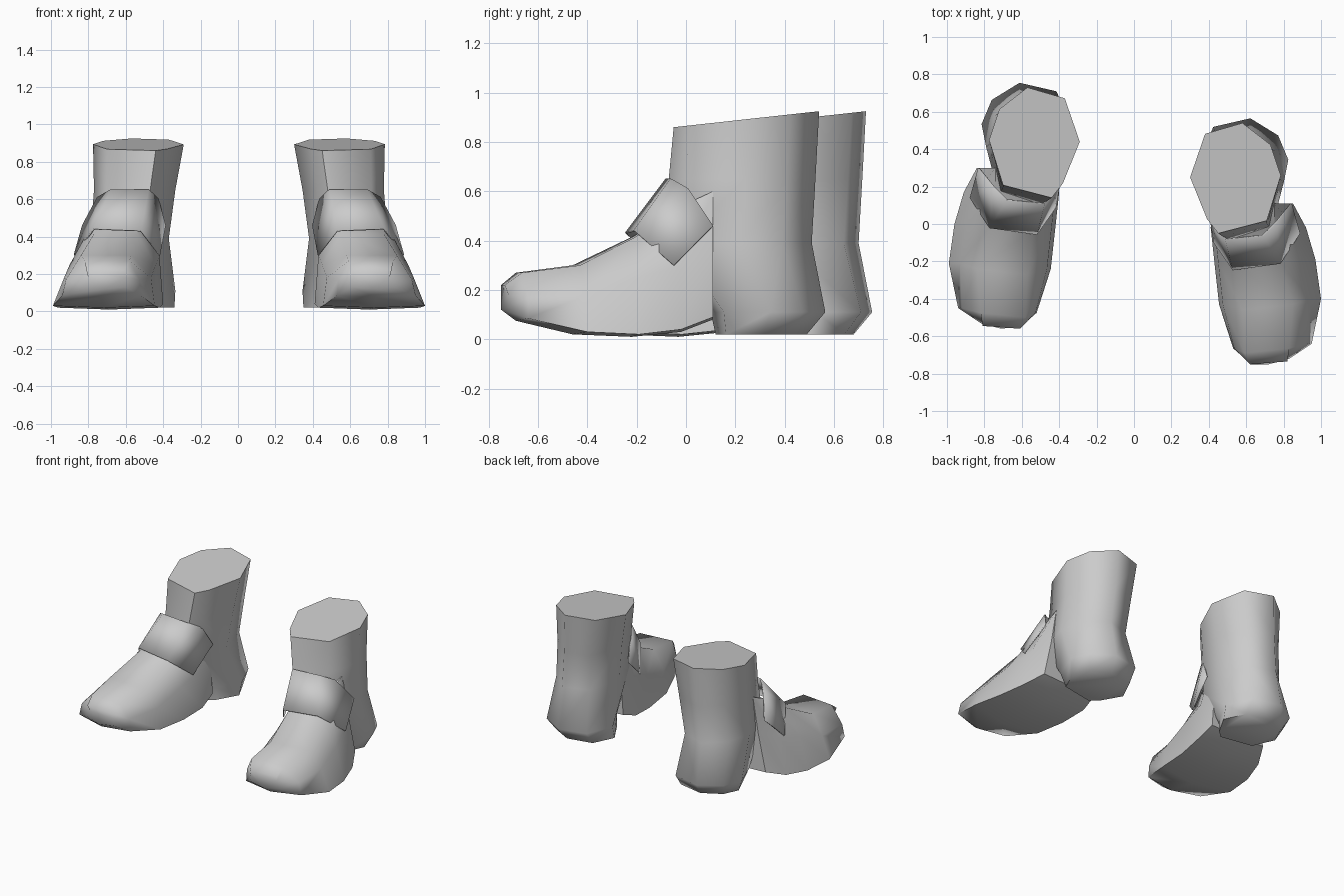
import bpy, bmesh, math
from mathutils import Vector

if "Cube" in bpy.data.objects:
    bpy.data.objects.remove(bpy.data.objects["Cube"])

grey = bpy.data.materials.new("soft grey")
grey.use_nodes = True
colour = (0.6, 0.6, 0.6, 1)
grey.diffuse_color = colour
grey.node_tree.nodes["Principled BSDF"].inputs["Base Color"].default_value = colour

SIDES = {"left": (1, Vector((0, 0, 0))), "right": (-1, Vector((0.01, 0.19, 0)))}


def make_pair(name, verts, faces, thickness=0):
    """One part for each boot, the right one mirrored and set further back."""
    for side, (sign, shift) in SIDES.items():
        bm = bmesh.new()
        vs = [bm.verts.new(Vector((x * sign, y, z)) + shift) for x, y, z in verts]
        for f in faces:
            bm.faces.new([vs[i] for i in f])
        bmesh.ops.recalc_face_normals(bm, faces=bm.faces)
        mesh = bpy.data.meshes.new(side + "_" + name)
        bm.to_mesh(mesh)
        bm.free()
        mesh.materials.append(grey)
        ob = bpy.data.objects.new(mesh.name, mesh)
        bpy.context.collection.objects.link(ob)
        bpy.ops.object.select_all(action="DESELECT")
        ob.select_set(True)
        bpy.context.view_layer.objects.active = ob
        bpy.ops.object.shade_smooth_by_angle(angle=math.radians(62))
        if thickness:
            mod = ob.modifiers.new("thickness", "SOLIDIFY")
            mod.thickness = thickness
            mod.offset = 0


def loft(rings):
    """Skin a list of equal rings and cap both ends."""
    n = len(rings[0])
    verts = [p for r in rings for p in r]
    faces = [(k * n + i, k * n + (i + 1) % n, (k + 1) * n + (i + 1) % n, (k + 1) * n + i)
             for k in range(len(rings) - 1) for i in range(n)]
    last = (len(rings) - 1) * n
    faces += [tuple(range(n)), tuple(range(last, last + n))]
    return verts, faces


# Shaft and heel: the top outline is refitted to the bounds of each ring
outline = [(.45, -.07), (.71, 0), (.785, .25), (.73, .42),
           (.58, .54), (.38, .48), (.30, .24), (.39, .01)]
# height, x min, x max, y min, y max, slope
levels = [(.02, .35, .78, .12, .49, 0),
          (.11, .345, .825, .10, .565, 0),
          (.39, .38, .80, -.10, .51, 0),
          (.65, .345, .78, -.07, .525, 0),
          (.86, .30, .785, -.05, .54, .11)]
shaft = []
for z, x0, x1, y0, y1, slope in levels:
    ring = []
    for x, y in outline:
        u, v = (x - .30) / .485, (y + .07) / .61
        ring.append((x0 + u * (x1 - x0), y0 + v * (y1 - y0), z + slope * v * (y1 - y0)))
    shaft.append(ring)
make_pair("shaft_and_heel", *loft(shaft))

# Foot: sections from toe to arch, widest at the sole
# y, skew, x min, x max, sole z, side z, top z, ridge x min, ridge x max
sections = [(-.75, .03, .61, .83, .12, .18, .22, .62, .82),
            (-.69, .05, .53, .95, .075, .17, .27, .59, .83),
            (-.46, .06, .455, 1.0, .02, .18, .30, .58, .85),
            (-.22, .03, .43, .97, .01, .25, .415, .55, .78),
            (-.02, 0, .41, .92, .03, .30, .54, .50, .75),
            (.11, 0, .42, .85, .08, .36, .60, .49, .75)]
foot = []
for y, skew, x0, x1, z0, zs, z1, r0, r1 in sections:
    lean = .06 if y > -.6 else .02
    mid = (x0 + x1) / 2
    foot.append([(x0, y + skew / 2, z0 + .01), (mid, y, z0), (x1, y + skew, z0 + .01),
                 (x1 - lean, y + skew, zs), (r1, y + skew / 2, z1),
                 (r0, y, z1), (x0 + lean / 3, y + skew / 2, zs)])
make_pair("foot", *loft(foot))

# Instep flap wrapped over the joint of foot and shaft
flap = [(.84, .11, .46), (.885, -.05, .30), (.78, -.21, .44), (.53, -.245, .43),
        (.43, -.10, .30), (.40, .08, .46), (.44, 0, .61), (.76, .01, .61),
        (.49, -.08, .65), (.69, -.06, .65)]
flap_faces = [(2, 3, 8, 9), (2, 9, 7), (1, 2, 7), (0, 1, 7), (3, 6, 8), (3, 4, 6), (4, 5, 6)]
make_pair("instep_flap", flap, flap_faces, .008)
